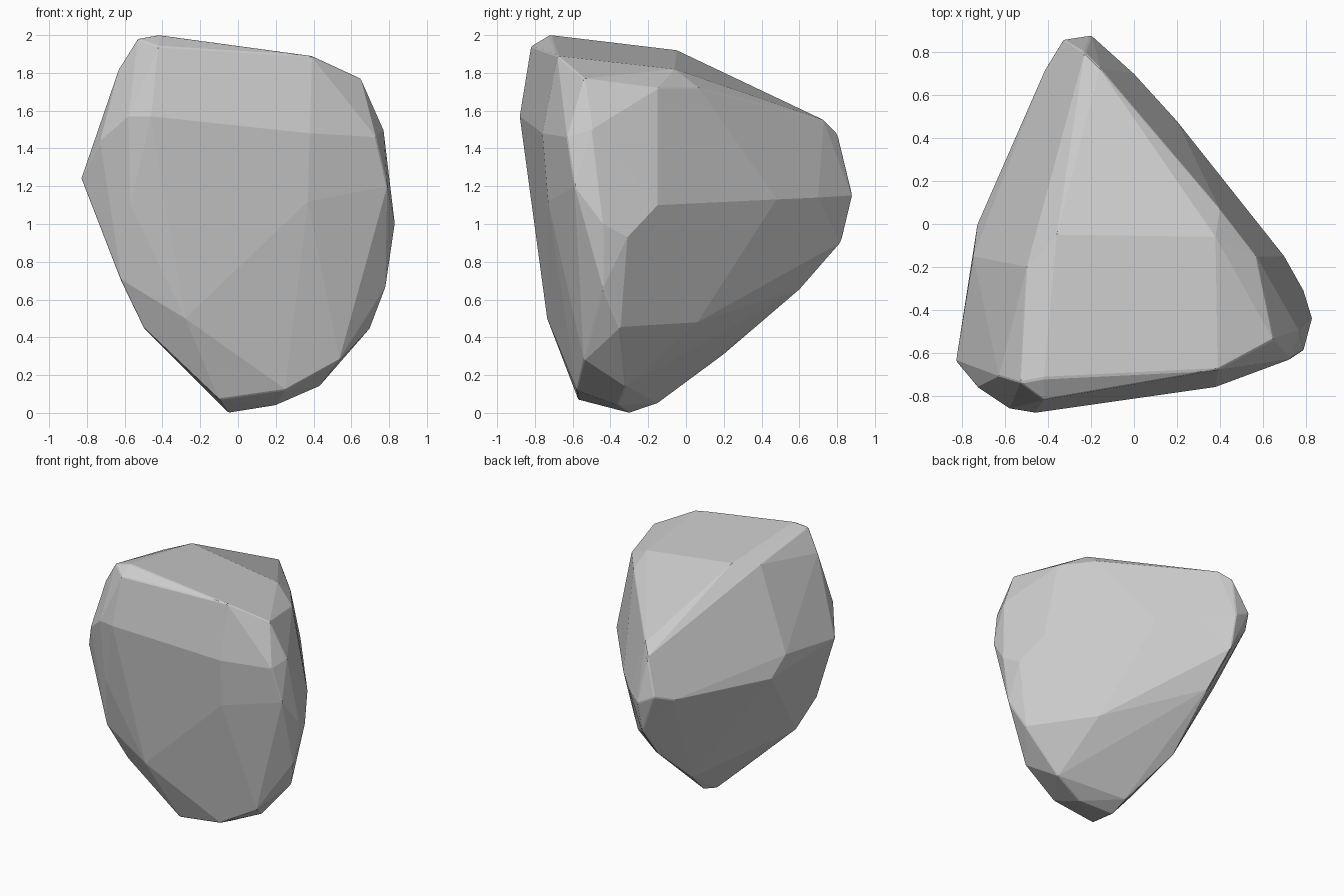
import bpy, bmesh, math

# Corner groups of the faceted boulder; their convex hull is the chiselled form
top = [(-.53, -.74, 1.98), (-.42, -.72, 2.0), (-.50, -.20, 1.89), (-.36, -.05, 1.92),
       (.38, -.06, 1.82), (.39, -.68, 1.89), (-.16, .73, 1.55)]
front = [(-.46, -.88, 1.57), (-.42, -.82, 1.94), (-.58, -.86, 1.57), (.38, -.76, 1.48),
         (.73, -.63, 1.46), (-.73, -.76, 1.44), (-.63, -.71, 1.82), (-.57, -.81, 1.10),
         (.37, -.73, 1.12), (-.28, -.735, .50), (-.40, -.78, .87)]
right = [(.65, -.54, 1.77), (.77, -.50, 1.50), (.79, -.59, 1.20), (.83, -.44, 1.0), (.79, -.31, .93),
         (.78, -.44, .66), (.57, -.15, 1.72), (.70, -.15, 1.10), (.70, -.35, .45)]
back = [(.40, .07, 1.72), (.20, .48, 1.13), (0, .70, 1.14), (-.20, .88, 1.15),
        (-.33, .86, 1.22), (-.23, .80, 1.48), (-.20, .82, .90), (-.17, .61, .66)]
left = [(-.83, -.64, 1.24), (-.75, -.15, 1.28), (-.73, 0, 1.14),
        (-.41, .73, 1.17), (-.62, -.72, .70), (-.50, -.64, .45)]
bottom = [(-.05, -.30, 0), (-.10, -.57, .07), (.25, -.58, .12), (.54, -.54, .28),
          (.43, -.32, .14), (.20, -.36, .04), (-.05, -.15, .05), (.37, .06, .48), (-.19, .20, .31)]

bm = bmesh.new()
for p in top + front + right + back + left + bottom:
    bm.verts.new(p)
bmesh.ops.convex_hull(bm, input=bm.verts[:])
loose = [v for v in bm.verts if not v.link_faces]
bmesh.ops.delete(bm, geom=loose, context='VERTS')

# Merge nearly coplanar triangles into broad facets
bmesh.ops.dissolve_limit(bm, angle_limit=math.radians(3), verts=bm.verts[:], edges=bm.edges[:])
bmesh.ops.recalc_face_normals(bm, faces=bm.faces[:])

mesh = bpy.data.meshes.new("boulder")
bm.to_mesh(mesh)
bm.free()
boulder = bpy.data.objects.new("boulder", mesh)
bpy.context.collection.objects.link(boulder)

# Narrow worn edges
bevel = boulder.modifiers.new("worn_edges", 'BEVEL')
bevel.width = 0.006
bevel.segments = 1
bevel.limit_method = 'ANGLE'
bevel.angle_limit = math.radians(30)
